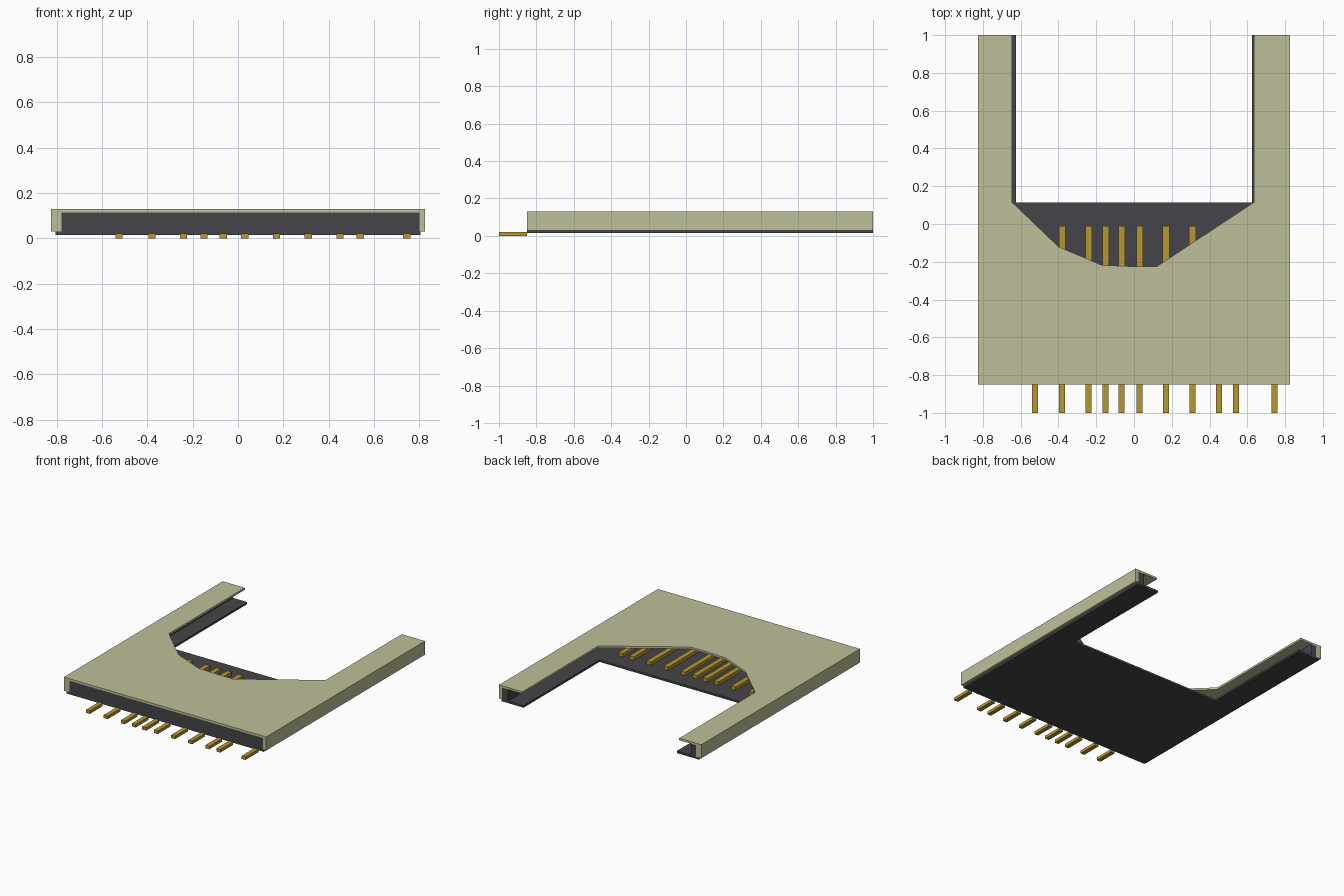
import bpy
import bmesh

if "Cube" in bpy.data.objects:
    bpy.data.objects.remove(bpy.data.objects["Cube"], do_unlink=True)


def material(name, rgb):
    mat = bpy.data.materials.new(name)
    mat.use_nodes = True
    mat.diffuse_color = (*rgb, 1)
    mat.node_tree.nodes["Principled BSDF"].inputs["Base Color"].default_value = (*rgb, 1)
    return mat


beige = material("beige metal", (0.52, 0.52, 0.32))
dark = material("dark plastic", (0.06, 0.06, 0.067))
gold = material("gold contact", (0.48, 0.31, 0.03))


def slab(name, outline, z0, z1, mat):
    """Extrude a flat outline from z0 up to z1."""
    bm = bmesh.new()
    face = bm.faces.new([bm.verts.new((x, y, z0)) for x, y in outline])
    raised = bmesh.ops.extrude_face_region(bm, geom=[face])["geom"]
    verts = [v for v in raised if isinstance(v, bmesh.types.BMVert)]
    bmesh.ops.translate(bm, verts=verts, vec=(0, 0, z1 - z0))
    bmesh.ops.recalc_face_normals(bm, faces=bm.faces)
    mesh = bpy.data.meshes.new(name)
    bm.to_mesh(mesh)
    bm.free()
    mesh.materials.append(mat)
    obj = bpy.data.objects.new(name, mesh)
    bpy.context.collection.objects.link(obj)
    return obj


def box(name, x0, x1, y0, y1, z0, z1, mat):
    return slab(name, [(x0, y0), (x1, y0), (x1, y1), (x0, y1)], z0, z1, mat)


FRONT, BACK, HALF = -0.85, 1.0, 0.825
BASE, FLOOR, ROOF, TOP = 0.015, 0.03, 0.115, 0.13

# U-shaped floor plate
slab("base_plate", [(-0.805, FRONT), (0.805, FRONT), (0.805, BACK), (0.625, BACK),
                    (0.625, 0.115), (-0.625, 0.115), (-0.625, BACK), (-0.805, BACK)],
     BASE, FLOOR, dark)

# Metal cover with the faceted opening
slab("cover_top", [(-HALF, FRONT), (HALF, FRONT), (HALF, BACK), (0.635, BACK),
                   (0.635, 0.115), (0.12, -0.225), (0, -0.225), (-0.17, -0.218),
                   (-0.4, -0.12), (-0.645, 0.115), (-0.645, BACK), (-HALF, BACK)],
     ROOF, TOP, beige)
box("cover_right_side", -HALF, -0.78, FRONT, BACK, FLOOR, ROOF, beige)
box("cover_left_side", 0.8, HALF, FRONT, BACK, FLOOR, ROOF, beige)

# Inner plastic rails and front wall
box("right_rail", -0.78, -0.74, FRONT, BACK, FLOOR, ROOF, dark)
box("left_rail", 0.75, 0.8, FRONT, BACK, FLOOR, ROOF, dark)
box("front_wall", -0.74, 0.75, FRONT, -0.79, FLOOR, ROOF, dark)

# Contacts: low outer tail and raised inner strip
pins = [-0.525, -0.38, -0.24, -0.15, -0.065, 0.03, 0.17, 0.31, 0.45, 0.54, 0.745]
for i, x in enumerate(pins, 1):
    box(f"contact_tail_{i}", x - 0.016, x + 0.016, -1, FRONT, 0, 0.022, gold)
    if x < 0.7:
        box(f"contact_strip_{i}", x - 0.018, x + 0.018, -0.79, -0.01, FLOOR, 0.055, gold)
